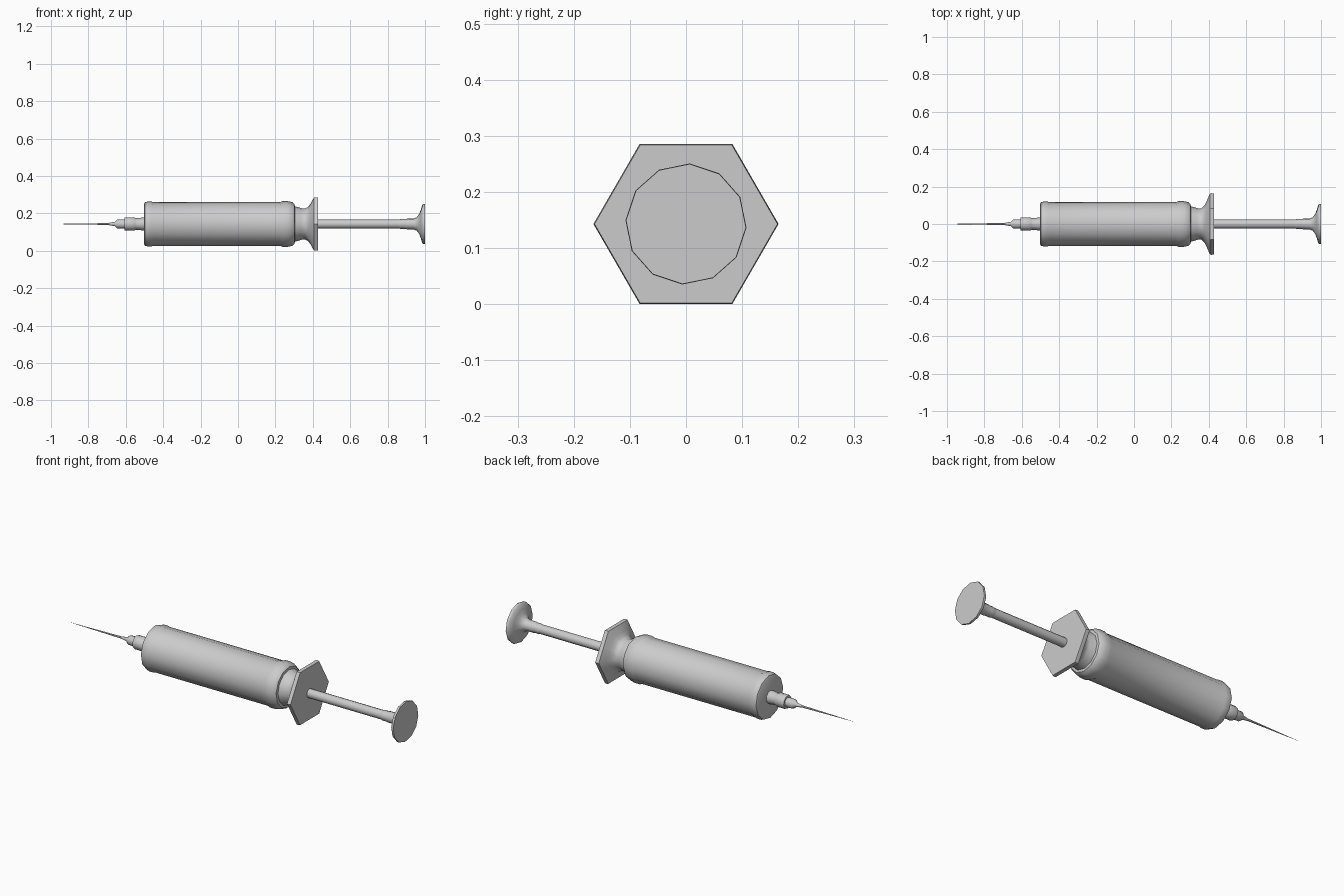
import bpy, bmesh, math

if "Cube" in bpy.data.objects:
    bpy.data.objects.remove(bpy.data.objects["Cube"])

CZ = 0.143    # height of the syringe axis
SEG = 12


def lathe(name, profile, phase=0.0, seg=SEG, angle=40):
    """Spin (x, radius, hex amount) rings around the x axis and cap both ends."""
    bm = bmesh.new()
    rings = []
    for x, r, *h in profile:
        h = h[0] if h else 0.0
        ring = []
        for i in range(seg):
            a = 2 * math.pi * i / seg
            # hexagon radius in this direction, corners on the y axis
            local = (a % (math.pi / 3)) - math.pi / 6
            k = math.cos(math.pi / 6) / math.cos(local)
            rr = r * (1 - h + h * k)
            ring.append(bm.verts.new((x, rr * math.cos(a + phase),
                                      CZ + rr * math.sin(a + phase))))
        rings.append(ring)
    for a, b in zip(rings, rings[1:]):
        for i in range(seg):
            j = (i + 1) % seg
            bm.faces.new((a[i], a[j], b[j], b[i]))
    bm.faces.new(rings[0])
    bm.faces.new(rings[-1])
    bmesh.ops.recalc_face_normals(bm, faces=bm.faces)
    mesh = bpy.data.meshes.new(name)
    bm.to_mesh(mesh)
    bm.free()
    obj = bpy.data.objects.new(name, mesh)
    bpy.context.collection.objects.link(obj)
    bpy.ops.object.select_all(action='DESELECT')
    bpy.context.view_layer.objects.active = obj
    obj.select_set(True)
    bpy.ops.object.shade_smooth_by_angle(angle=math.radians(angle))
    return obj


TURN = math.radians(-3.5)

# Barrel with a raised rim at each end
lathe("barrel", [
    (-0.502, 0.108), (-0.498, 0.116), (-0.485, 0.120), (-0.462, 0.120),
    (-0.450, 0.117), (0.222, 0.117), (0.238, 0.122), (0.268, 0.122),
    (0.290, 0.117), (0.302, 0.107), (0.304, 0.094)], TURN)

# Neck flaring from round into the hexagonal finger flange
lathe("finger_flange", [
    (0.295, 0.096), (0.315, 0.092), (0.340, 0.084), (0.360, 0.083),
    (0.376, 0.098, 0.4), (0.388, 0.122, 0.8), (0.406, 0.163, 1.0),
    (0.414, 0.165, 1.0), (0.427, 0.163, 1.0)])

# Plunger rod
lathe("plunger_rod", [(0.41, 0.024), (0.88, 0.024)], TURN)

# Thumb rest with a small collar
lathe("thumb_rest", [
    (0.860, 0.024), (0.872, 0.027), (0.885, 0.026), (0.900, 0.028),
    (0.940, 0.029), (0.956, 0.036), (0.968, 0.052), (0.977, 0.076),
    (0.986, 0.104), (0.992, 0.108), (1.000, 0.107)], TURN)

# Stepped needle hub
lathe("needle_hub", [
    (-0.690, 0.006), (-0.660, 0.011), (-0.645, 0.024), (-0.606, 0.025),
    (-0.606, 0.034), (-0.600, 0.036), (-0.556, 0.036), (-0.550, 0.033),
    (-0.540, 0.031), (-0.515, 0.034), (-0.495, 0.034)])

# Needle tapering to a point
lathe("needle", [(-1.0, 0.0004), (-0.67, 0.006)], seg=6)
